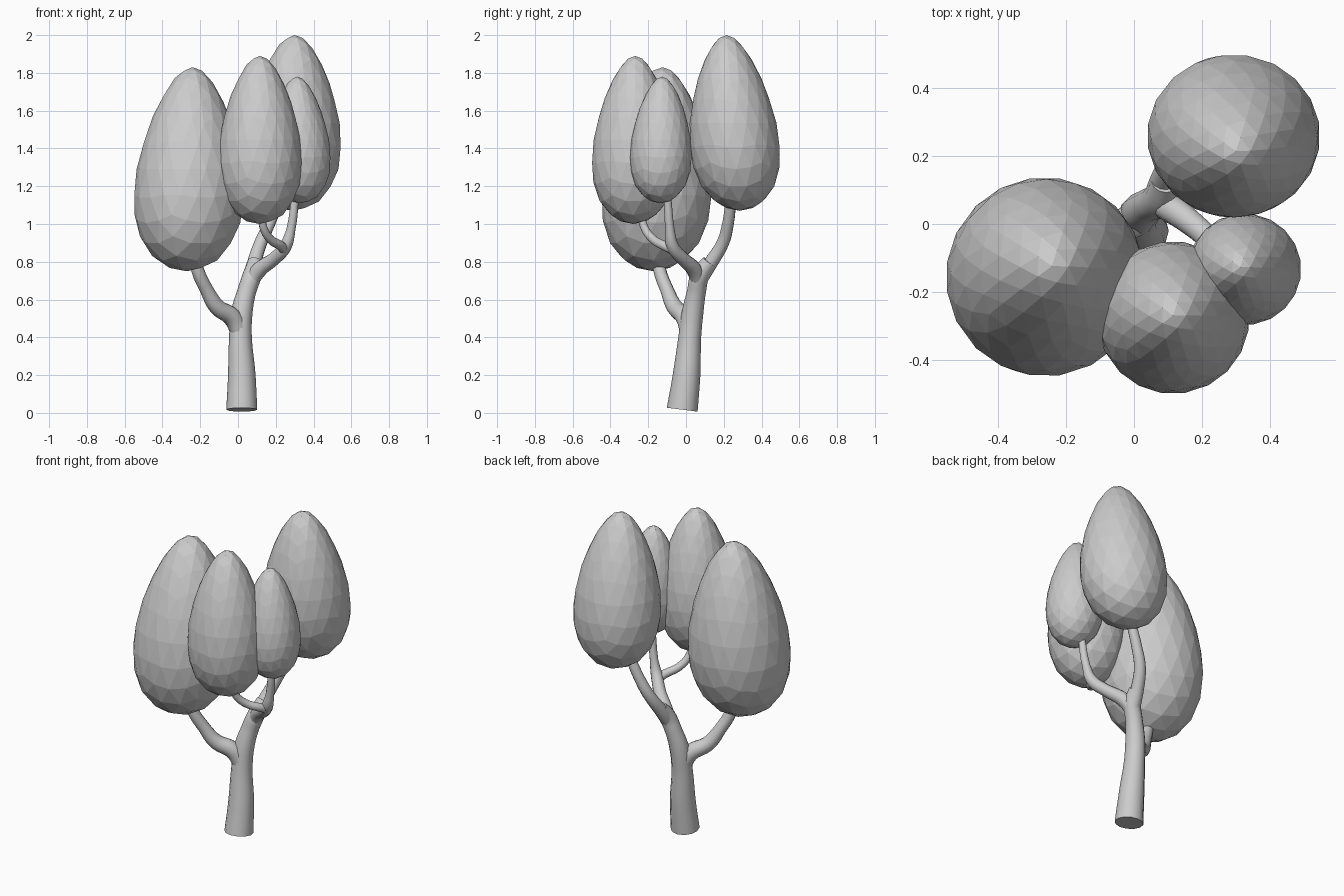
import bpy
from math import sqrt
from mathutils import Vector

if "Cube" in bpy.data.objects:
    bpy.data.objects.remove(bpy.data.objects["Cube"], do_unlink=True)

grey = bpy.data.materials.new("plain grey")
grey.use_nodes = True
colour = (0.6, 0.6, 0.6, 1)
grey.diffuse_color = colour
grey.node_tree.nodes["Principled BSDF"].inputs["Base Color"].default_value = colour


def limb(name, points):
    """Tapered round limb through (x, y, z, radius) points."""
    curve = bpy.data.curves.new(name, "CURVE")
    curve.dimensions = "3D"
    curve.bevel_depth = 1
    curve.bevel_resolution = 4
    curve.resolution_u = 4
    curve.use_fill_caps = True
    spline = curve.splines.new("BEZIER")
    spline.bezier_points.add(len(points) - 1)
    for knot, (x, y, z, radius) in zip(spline.bezier_points, points):
        knot.co = (x, y, z)
        knot.radius = radius
        knot.handle_left_type = knot.handle_right_type = "AUTO"
    obj = bpy.data.objects.new(name, curve)
    bpy.context.collection.objects.link(obj)
    bpy.ops.object.select_all(action="DESELECT")
    obj.select_set(True)
    bpy.context.view_layer.objects.active = obj
    bpy.ops.object.convert(target="MESH")
    obj = bpy.context.object
    obj.data.materials.clear()
    obj.data.materials.append(grey)
    obj.data.shade_smooth()
    bpy.ops.object.shade_smooth_by_angle(angle=0.6)


def crown(name, centre, radii, bottom, top, lean):
    """Faceted egg, wider low down, its tip shifted by lean."""
    bpy.ops.mesh.primitive_ico_sphere_add(subdivisions=3, radius=1)
    obj = bpy.context.object
    obj.name = obj.data.name = name
    taper = 0.3
    for vert in obj.data.vertices:
        t = vert.co.z
        swell = (1 - taper * t) / 1.04
        vert.co = Vector((
            centre[0] + vert.co.x * radii[0] * swell + lean[0] * (t + 0.25),
            centre[1] + vert.co.y * radii[1] * swell + lean[1] * (t + 0.25),
            (bottom + top) / 2 + t * (top - bottom) / 2))
    obj.data.materials.append(grey)
    obj.data.shade_flat()


# Trunk and its forks
limb("trunk", [(0.02, -0.02, 0.017, 0.082), (0.02, 0.003, 0.2, 0.073),
               (0.013, 0.02, 0.4, 0.06), (0.02, 0.035, 0.53, 0.057),
               (0.045, 0.055, 0.64, 0.05), (0.075, 0.075, 0.73, 0.05),
               (0.09, 0.125, 0.8, 0.04)])
limb("right_branch", [(0.015, 0.02, 0.42, 0.05), (-0.03, -0.005, 0.505, 0.05),
                      (-0.11, -0.06, 0.56, 0.044), (-0.165, -0.1, 0.65, 0.036),
                      (-0.215, -0.14, 0.76, 0.034), (-0.235, -0.15, 0.86, 0.03)])
limb("back_branch", [(0.07, 0.075, 0.71, 0.042), (0.088, 0.135, 0.8, 0.038),
                     (0.12, 0.195, 0.9, 0.034), (0.165, 0.222, 1.0, 0.031),
                     (0.225, 0.24, 1.14, 0.028)])
limb("left_branch", [(0.06, 0.07, 0.68, 0.04), (0.11, 0.045, 0.755, 0.042),
                     (0.19, -0.015, 0.815, 0.036), (0.25, -0.07, 0.88, 0.034),
                     (0.28, -0.085, 0.97, 0.024), (0.305, -0.1, 1.17, 0.02)])
limb("front_branch", [(0.245, -0.065, 0.865, 0.028), (0.225, -0.115, 0.885, 0.025),
                      (0.17, -0.175, 0.92, 0.023), (0.135, -0.22, 0.98, 0.021),
                      (0.125, -0.24, 1.06, 0.02)])

# Leaf crowns
crown("right_crown", (-0.26, -0.155), (0.292, 0.292), 0.75, 1.83, (0.015, 0.025))
crown("front_crown", (0.115, -0.275), (0.224, 0.224), 1.0, 1.89, (0, 0.005))
crown("back_crown", (0.293, 0.258), (0.254, 0.239), 1.07, 2.0, (0.005, -0.035))
crown("left_crown", (0.325, -0.133), (0.166, 0.164), 1.11, 1.78, (-0.01, 0.005))
